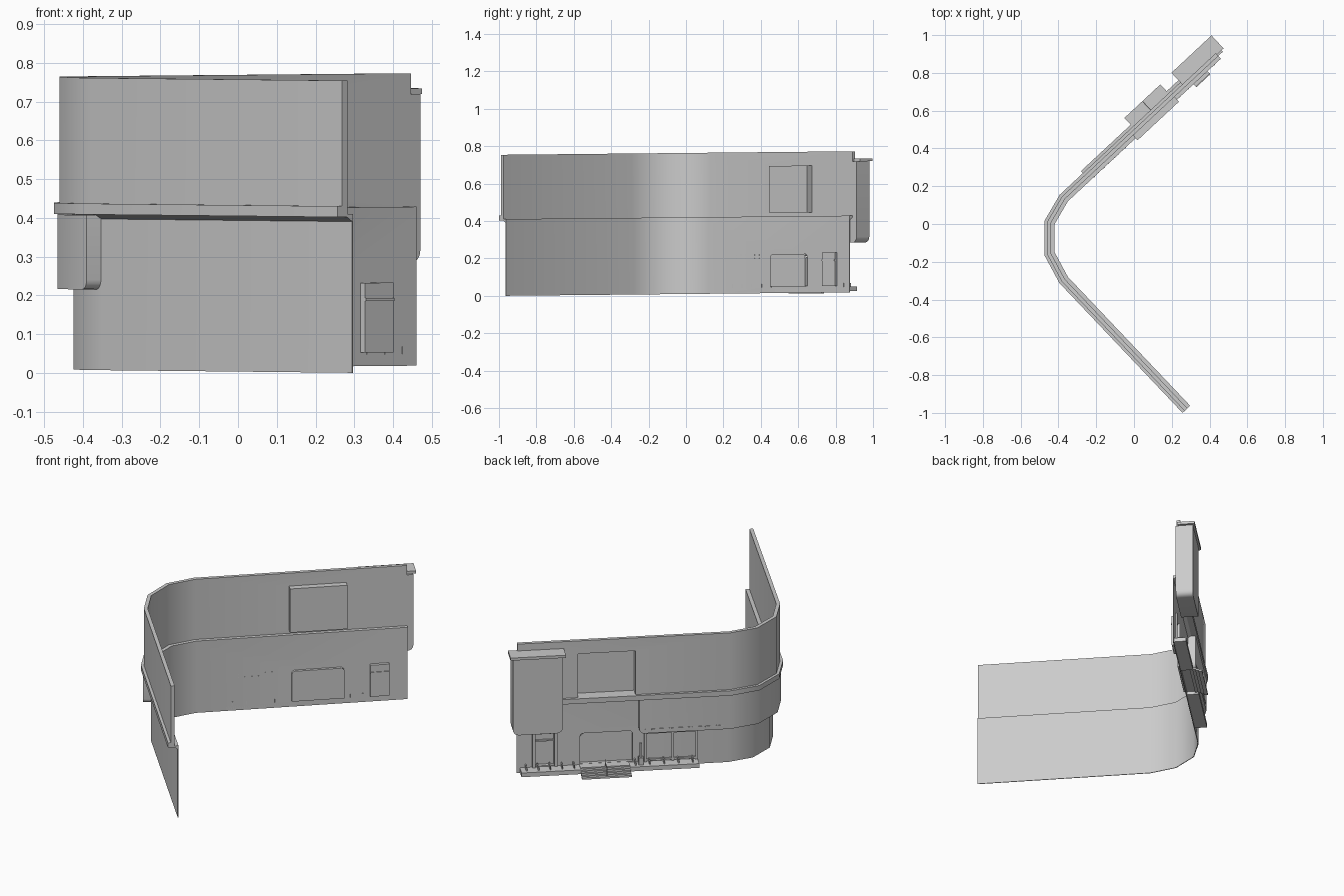
import bpy, bmesh
from math import radians
from mathutils import Vector

if "Cube" in bpy.data.objects:
    bpy.data.objects.remove(bpy.data.objects["Cube"])

# Plan line of the concave face: near arm, rounded corner, far arm
PATH = [Vector(p) for p in [(0.297, -0.962), (-0.35, -0.28), (-0.42, -0.15),
                            (-0.42, 0.0), (-0.35, 0.12), (0.46, 0.875)]]
A = PATH[4]
U = (PATH[5] - A).normalized()


def arm(s):
    return A + U * s


def left(v):
    return Vector((-v.y, v.x)).normalized()


def miters(path):
    """Outward offset vectors at each path point."""
    n = [left(b - a) for a, b in zip(path, path[1:])]
    out = [n[0]]
    for a, b in zip(n, n[1:]):
        m = (a + b).normalized()
        out.append(m / m.dot(a))
    return out + [n[-1]]


def rect(d0, d1, z0, z1):
    return [(d0, z0), (d1, z0), (d1, z1), (d0, z1)]


def sweep(name, path, prof, skip=(), round_side=None, radius=0.025):
    """Sweep a (outward, z) profile along a plan path; the street rises gently with y."""
    bm = bmesh.new()
    rings = []
    for p, m in zip(path, miters(path)):
        ring = []
        for d, z in prof:
            q = p + m * d
            ring.append(bm.verts.new((q.x, q.y, z + 0.01 * (q.y + 0.98))))
        rings.append(ring)
    k = len(prof)
    for r0, r1 in zip(rings, rings[1:]):
        for i in range(k):
            if i not in skip:
                j = (i + 1) % k
                bm.faces.new((r0[i], r0[j], r1[j], r1[i]))
    bm.faces.new(rings[0])
    bm.faces.new(rings[-1][::-1])
    if round_side is not None:
        i, j = round_side, (round_side + 1) % k
        edges = [bm.edges.get((r[i], r[j])) for r in (rings[0], rings[-1])]
        bmesh.ops.bevel(bm, geom=edges, offset=radius, segments=4, profile=0.5, affect='EDGES')
    bmesh.ops.recalc_face_normals(bm, faces=bm.faces[:])
    me = bpy.data.meshes.new(name)
    bm.to_mesh(me)
    bm.free()
    ob = bpy.data.objects.new(name, me)
    bpy.context.collection.objects.link(ob)
    return ob


def block(name, s0, s1, d0, d1, z0, z1, **kw):
    return sweep(name, [arm(s0), arm(s1)], rect(d0, d1, z0, z1), **kw)


def alcove(wall, name, s0, s1, z0, z1, d_in, d_out, **kw):
    """Cut an opening in the wall and line it with an open box."""
    cut = block(name + "_cutter", s0, s1, -0.1, 0.1, z0, z1, **kw)
    mod = wall.modifiers.new("opening", 'BOOLEAN')
    mod.operation = 'DIFFERENCE'
    mod.solver = 'EXACT'
    mod.object = cut
    bpy.context.view_layer.objects.active = wall
    bpy.ops.object.modifier_apply(modifier=mod.name)
    bpy.data.objects.remove(cut)
    block(name, s0, s1, d_in, d_out, z0, z1, skip=(1,), **kw)


# Main walls and the ledge between storeys
lower = sweep("lower_wall", PATH, rect(0, 0.004, 0.0, 0.39))
upper = sweep("upper_wall", PATH, rect(0.02, 0.04, 0.41, 0.754))
sweep("ledge", PATH, [(0, 0.388), (0.022, 0.402), (0.055, 0.402), (0.055, 0.43),
                      (0.035, 0.43), (0.02, 0.41), (0, 0.41)])

# Openings
alcove(upper, "upper_balcony_recess", 0.49, 0.79, 0.43, 0.68, -0.015, 0.04)
alcove(lower, "main_entrance_recess", 0.50, 0.775, 0.035, 0.208, -0.015, 0.004,
       round_side=2, radius=0.018)
alcove(lower, "side_door_recess", 0.91, 1.01, 0.035, 0.215, -0.018, 0.004)
block("side_door_transom", 0.91, 1.01, -0.022, -0.008, 0.168, 0.176)
for s in (0.895, 1.01):
    block("side_door_jamb", s, s + 0.015, 0.004, 0.014, 0.03, 0.225)

# Bay wrapping around the corner
bay_path = [PATH[1], PATH[2], PATH[3], A, arm(0.47)]
sweep("corner_bay", bay_path, rect(0.002, 0.046, 0.208, 0.40), round_side=0)
for i in range(12):
    s = 0.03 + i * 0.035
    block("bay_trim", s, s + 0.026, 0.046, 0.049, 0.228, 0.233)

# Tall bay with cap at the far end
block("end_bay", 0.88, 1.14, 0.02, 0.113, 0.266, 0.70, round_side=0, radius=0.03)
block("end_bay_cap", 0.865, 1.155, 0.03, 0.124, 0.70, 0.715)

# Shop window frame
for s in (0.16, 0.285, 0.428):
    block("window_frame_post", s, s + 0.012, 0.003, 0.014, 0.03, 0.2)
for z in (0.035, 0.19):
    block("window_frame_rail", 0.16, 0.44, 0.003, 0.014, z, z + 0.01)

# Plinths with low posts, and rows of fixing pins through the wall
for s0, s1 in ((0.16, 0.52), (0.78, 1.09)):
    block("plinth", s0, s1, 0.0, 0.07, 0.006, 0.03)
    for i in range(5):
        s = s0 + 0.03 + i * (s1 - s0 - 0.06) / 4
        block("plinth_divider", s - 0.003, s + 0.003, -0.002, 0.05, 0.03, 0.05)
for row in range(2):
    for i in range(6):
        s = 0.22 + i * 0.035
        block("fixing_pin", s, s + 0.005, -0.002, 0.006, 0.185 + row * 0.018, 0.189 + row * 0.018)

# Entrance steps and centre handrail
for i in range(5):
    d = 0.035 + i * 0.0165
    block("step", 0.52, 0.78, d - 0.002 if i else 0.0, d + 0.018, 0.024 - i * 0.007, 0.034 - i * 0.007)
for d, z in ((0.05, 0.02), (0.112, 0.0)):
    block("handrail_post", 0.648, 0.652, d, d + 0.004, z, z + 0.055)
block("handrail", 0.648, 0.652, 0.05, 0.116, 0.055, 0.06)

# Lamp column beside the entrance
block("lamp_column", 0.455, 0.467, 0.03, 0.042, 0.03, 0.15)
block("lamp_base", 0.448, 0.474, 0.023, 0.049, 0.03, 0.07)

# Smooth rounded corners, crisp edges elsewhere
bpy.ops.object.select_all(action='DESELECT')
for ob in bpy.context.scene.objects:
    ob.select_set(True)
bpy.context.view_layer.objects.active = lower
bpy.ops.object.shade_smooth_by_angle(angle=radians(32))
